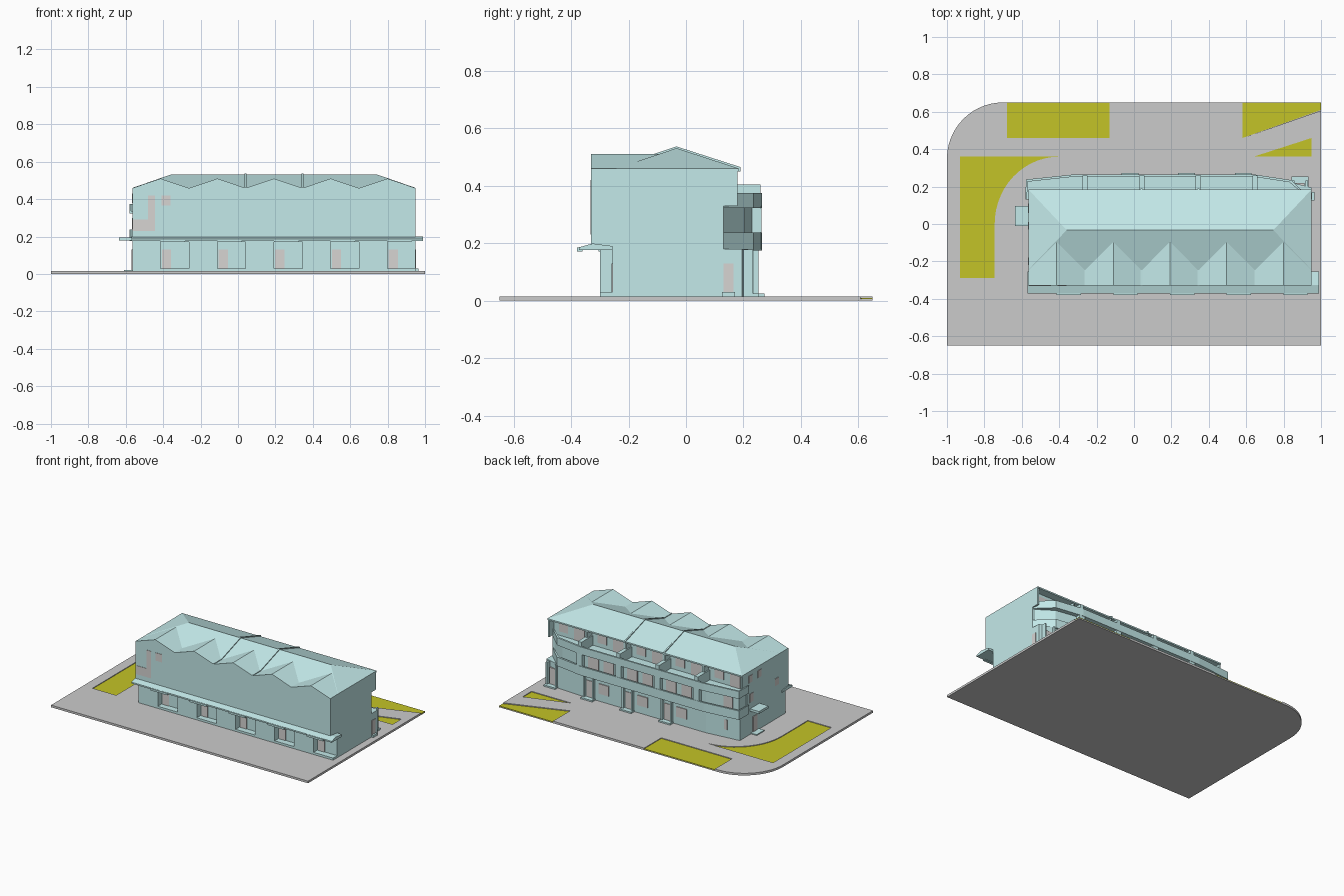
import bpy, bmesh, math

if "Cube" in bpy.data.objects:
    bpy.data.objects.remove(bpy.data.objects["Cube"])


def material(name, rgb):
    m = bpy.data.materials.new(name)
    m.diffuse_color = (*rgb, 1)
    m.use_nodes = True
    m.node_tree.nodes["Principled BSDF"].inputs["Base Color"].default_value = m.diffuse_color
    return m


TEAL = material("teal_wall", (0.55, 0.82, 0.82))
GREEN = material("grass", (0.55, 0.55, 0.02))
PALE = material("window_panel", (0.68, 0.66, 0.65))


def mesh(name, verts, faces, mat=None):
    me = bpy.data.meshes.new(name)
    me.from_pydata(verts, [], faces)
    bm = bmesh.new()
    bm.from_mesh(me)
    bmesh.ops.recalc_face_normals(bm, faces=bm.faces)
    bm.to_mesh(me)
    bm.free()
    ob = bpy.data.objects.new(name, me)
    bpy.context.collection.objects.link(ob)
    if mat:
        me.materials.append(mat)
    return ob


def extrude(name, pts, a, b, axis="z", mat=TEAL):
    """Extrude a 2D outline from a to b along an axis."""
    put = {"x": lambda p, t: (t, p[0], p[1]),
           "y": lambda p, t: (p[0], t, p[1]),
           "z": lambda p, t: (p[0], p[1], t)}[axis]
    n = len(pts)
    verts = [put(p, a) for p in pts] + [put(p, b) for p in pts]
    faces = [tuple(range(n)), tuple(range(n, 2 * n))]
    faces += [(i, (i + 1) % n, (i + 1) % n + n, i + n) for i in range(n)]
    return mesh(name, verts, faces, mat)


def box(name, x0, x1, y0, y1, z0, z1, mat=TEAL):
    return extrude(name, [(x0, y0), (x1, y0), (x1, y1), (x0, y1)], z0, z1, "z", mat)


def arc(cx, cy, r, a0, a1, n=14, ry=None):
    ry = ry or r
    angs = [math.radians(a0 + (a1 - a0) * i / n) for i in range(n + 1)]
    return [(cx + r * math.cos(t), cy + ry * math.sin(t)) for t in angs]


# Paved site with one rounded corner
G = 0.015
site = extrude("paved_site", [(-1, -.65), (1, -.65), (1, .65)] + arc(-.7, .35, .3, 90, 180), 0, G, "z", None)

# Sunken lawns cut into the paving
lawns = {
    "back_lawn": [(-.68, .46), (-.13, .46), (-.13, .65), (-.68, .65)],
    "corner_lawn": [(-.93, -.29), (-.745, -.29)] + arc(-.4, .0, .345, 180, 90, 14, .36) + [(-.93, .36)],
    "wedge_lawn": [(.58, .46), (1, .61), (1, .65), (.58, .65)],
    "small_wedge_lawn": [(.64, .36), (.95, .36), (.95, .46)],
}
for name, pts in lawns.items():
    cut_pts = [(x + (.01 if x == 1 else 0), y + (.01 if y == .65 else 0)) for x, y in pts]
    cutter = extrude(name + "_cutter", cut_pts, .006, .05)
    cutter.hide_render = True
    cutter.hide_set(True)
    mod = site.modifiers.new("cut", "BOOLEAN")
    mod.object, mod.solver = cutter, "EXACT"
    extrude(name, pts, .005, .010, "z", GREEN)

# Building grid: five equal house units
X0, X1, N = -.565, .95, 5
W = (X1 - X0) / N
bounds = [X0 + W * i for i in range(N + 1)]

# Main walls
box("upper_walls", X0, X1, -.33, .13, .18, .46)
box("ground_walls", X0, X1, -.255, .13, G, .18)
box("front_plinth", X0, X1, -.30, -.25, G, .03)

# Front ground floor: projecting bays beside recessed porches with doors
for i in range(N):
    b, mid = bounds[i], bounds[i] + W / 2
    box(f"front_bay_{i}", b, mid, -.30, -.25, .03, .18)
    box(f"front_door_{i}", mid + .006, mid + .056, -.259, -.25, .03, .13, PALE)
    if i < N - 1:
        box(f"porch_soffit_{i}", mid, b + W, -.305, -.25, .172, .18)
    # shallow canopy lip over each porch
    box(f"canopy_lip_{i}", mid, mid + .13, -.38, -.36, .172, .185)

# Front canopy with sloping top, wrapping past the right end
extrude("front_canopy", [(-.372, .176), (-.372, .186), (-.325, .199), (-.255, .19), (-.255, .176)], X0 - .005, .99, "x")

# Left side porch
box("side_canopy", -.635, X0, -.01, .095, .178, .195)
box("side_step", -.61, X0, .0, .085, G, .022)
box("side_door", X0 - .004, X0, .02, .065, .022, .13, PALE)
for i, (y, z, h) in enumerate([(-.03, .38, .05), (.07, .38, .05), (.06, .24, .06), (-.22, .25, .05)]):
    box(f"side_window_{i}", X0 - .003, X0, y, y + .04, z, z + h, PALE)

# Pale panels on the front upper wall
for i, (x0, x1, z0, z1) in enumerate([(-.563, -.48, .23, .29), (-.48, -.445, .23, .42), (-.41, -.36, .365, .42)]):
    box(f"front_panel_{i}", x0, x1, -.3325, -.33, z0, z1, PALE)

# Hipped main roof
F, B, R = -.245, .185, -.033
e0 = [(X0, F), (X1, F), (X1, B), (X0, B)]
mesh("hip_roof",
     [(x, y, .45) for x, y in e0] + [(x, y, .46) for x, y in e0] + [(-.36, R, .531), (.745, R, .531)],
     [(0, 1, 2, 3), (0, 1, 5, 4), (1, 2, 6, 5), (2, 3, 7, 6), (3, 0, 4, 7),
      (4, 5, 9, 8), (5, 6, 9), (6, 7, 8, 9), (7, 4, 8)], TEAL)

# Front gables, one per unit
for i in range(N):
    b = bounds[i]
    extrude(f"gable_{i}", [(b, .459), (b + W, .459), (b + W / 2, .51)], -.33, -.096, "y")

# Party-wall ribs on the roof
for i in (2, 3):
    x = bounds[i]
    extrude(f"roof_rib_{i}", [(-.331, .45), (-.331, .465), (F, .466), (R, .537), (.19, .465), (.19, .45)],
            x - .005, x + .005, "x")

# Back first floor follows a faceted line
path = [(-.58, .13), (-.578, .238), (-.32, .265), (.64, .265), (.84, .235), (.95, .13)]


def inset(t):
    return [(x - .7 * t * (1 if x > .8 else -1 if x < -.5 else 0), y - (t if y > .2 else 0)) for x, y in path]


def strip(name, t, z0, z1):
    return extrude(name, path + inset(t)[::-1], z0, z1)


extrude("back_ground_floor", [(X0, .12), (X0, .208), (-.32, .235), (.64, .235), (.83, .225), (.95, .195), (.95, .12)],
        G, .18)
extrude("back_first_floor_core", inset(.03), .18, .33)
extrude("first_floor_slab", path, .175, .185)
strip("first_floor_parapet", .012, .18, .238)
extrude("terrace_floor", path, .322, .336)
strip("terrace_parapet", .012, .33, .375)


def back_y(x):
    """Depth of the faceted back line at x."""
    for (xa, ya), (xb, yb) in zip(path[1:], path[2:]):
        if xa <= x <= xb:
            return ya + (yb - ya) * (x - xa) / (xb - xa)
    return .14


# Terrace dividers and first-floor piers between units
for i in range(N + 1):
    x = min(max(bounds[i], X0 + .006), X1 - .006)
    box(f"terrace_wall_{i}", x - .006, x + .006, .12, .18, .33, .455)
    if 0 < i < N:
        box(f"terrace_divider_{i}", x - .014, x + .014, .12, back_y(x) - .005, .33, .405)
        box(f"first_floor_pier_{i}", x - .022, x + .022, .2, back_y(x) - .002, .18, .33)

# Back openings, doors and stoops
for i in range(N):
    b = bounds[i]
    box(f"terrace_door_{i}", b + .05, b + .13, .125, .133, .336, .43, PALE)
    box(f"terrace_window_{i}", b + .18, b + .25, .125, .133, .365, .43, PALE)
    if i < N - 1:
        y = min(back_y(b + .05), back_y(b + .25)) - .03
        box(f"first_floor_window_{i}", b + .05, b + .13, y - .02, y + .006, .2, .315, PALE)
        box(f"first_floor_window_b_{i}", b + .17, b + .25, y - .02, y + .006, .2, .315, PALE)
        box(f"back_window_{i}", b + .09, b + .17, y - .02, y + .006, .07, .14, PALE)
    if i:
        s = b + .24
        y = .235 if i < 4 else .215
        box(f"back_stoop_{i}", s - .045, s + .045, y - .03, y + .038, G, .025)
        for side in (-1, 1):
            c = s + side * .036
            box(f"door_jamb_{i}_{side}", c - .006, c + .006, y - .02, y + .018, .025, .178)
        box(f"back_door_{i}", s - .024, s + .024, y - .02, y + .004, .025, .14, PALE)

# Window in the angled corner and step by the right wall
box("right_step", X1, X1 + .015, .125, .17, G, .03)
box("right_door", X1, X1 + .003, .13, .165, .03, .13, PALE)
